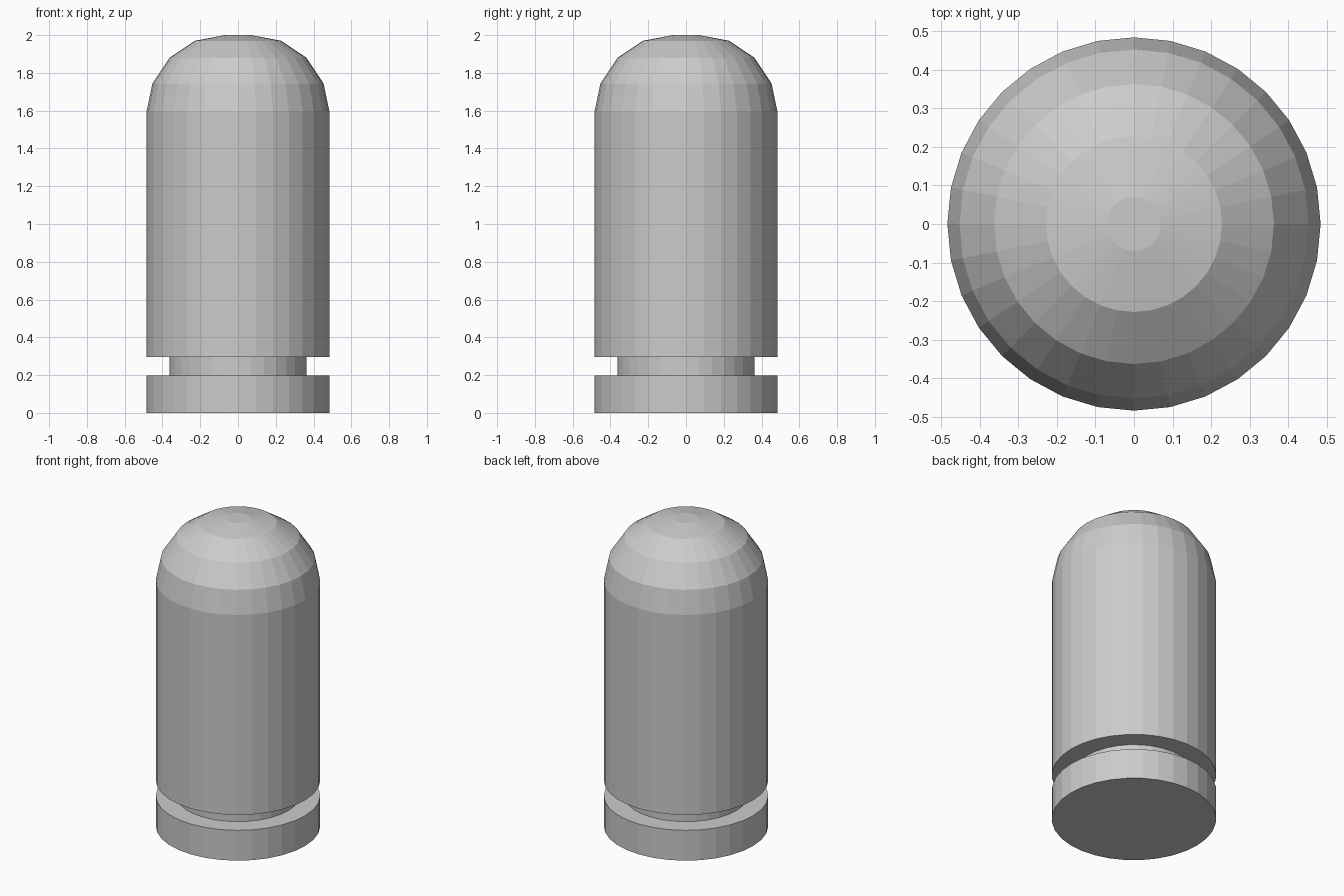
import bpy, bmesh, math

if "Cube" in bpy.data.objects:
    bpy.data.objects.remove(bpy.data.objects["Cube"])

SIDES = 32


def lathe(name, profile):
    """Turn an (r, z) profile around z into a closed, flat-shaded solid."""
    bm = bmesh.new()
    rings = []
    for r, z in profile:
        rings.append([bm.verts.new((r * math.cos(2 * math.pi * i / SIDES),
                                    r * math.sin(2 * math.pi * i / SIDES), z))
                      for i in range(SIDES)])
    for low, high in zip(rings, rings[1:]):
        for i in range(SIDES):
            j = (i + 1) % SIDES
            bm.faces.new((low[i], low[j], high[j], high[i]))
    bm.faces.new(rings[0][::-1])
    bm.faces.new(rings[-1])
    mesh = bpy.data.meshes.new(name)
    bm.to_mesh(mesh)
    bm.free()
    obj = bpy.data.objects.new(name, mesh)
    bpy.context.collection.objects.link(obj)
    return obj


# One continuous skin: base rim, groove, straight wall, faceted dome
lathe("grooved_domed_cylinder", [
    (0.484, 0.0), (0.484, 0.197),
    (0.363, 0.197), (0.363, 0.297),
    (0.484, 0.297), (0.484, 1.596),
    (0.453, 1.745), (0.363, 1.88), (0.228, 1.97), (0.07, 2.0),
])
